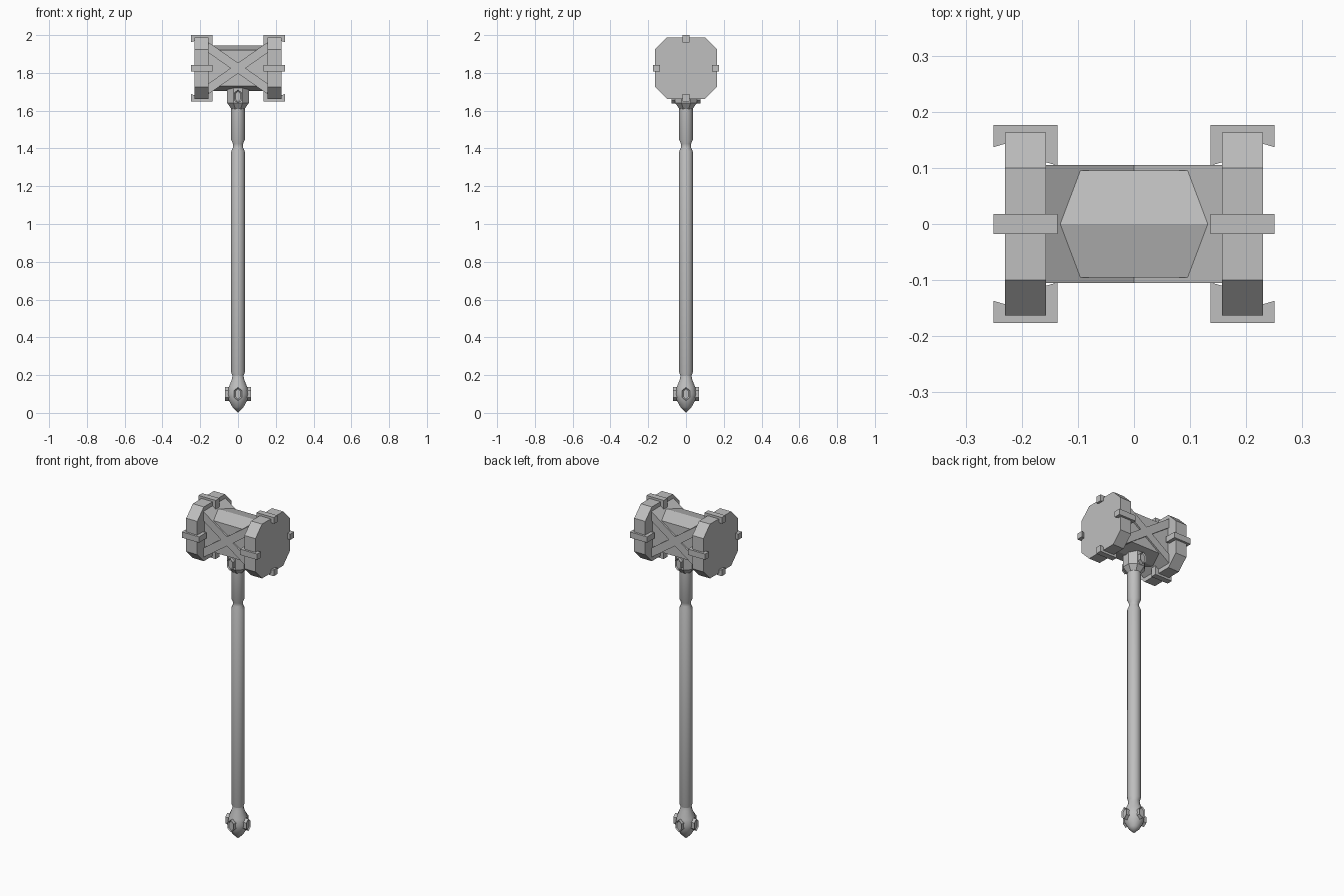
import bpy, bmesh, math
from mathutils import Matrix, Vector

if "Cube" in bpy.data.objects:
    bpy.data.objects.remove(bpy.data.objects["Cube"], do_unlink=True)

GREY = (0.52, 0.52, 0.52, 1)
mat = bpy.data.materials.new("plain grey")
mat.use_nodes = True
mat.diffuse_color = GREY
mat.node_tree.nodes["Principled BSDF"].inputs["Base Color"].default_value = GREY

HEAD_Z = 1.825


def finish(name, bm, smooth=None):
    bmesh.ops.recalc_face_normals(bm, faces=bm.faces)
    mesh = bpy.data.meshes.new(name)
    bm.to_mesh(mesh)
    bm.free()
    mesh.materials.append(mat)
    ob = bpy.data.objects.new(name, mesh)
    bpy.context.collection.objects.link(ob)
    if smooth:
        bpy.ops.object.select_all(action="DESELECT")
        ob.select_set(True)
        bpy.context.view_layer.objects.active = ob
        bpy.ops.object.shade_smooth_by_angle(angle=math.radians(smooth))
    return ob


def prism(name, outline, low, high, matrix):
    """Extrude a flat outline along local z, then place it."""
    bm = bmesh.new()
    face = bm.faces.new([bm.verts.new((a, b, low)) for a, b in outline])
    ext = bmesh.ops.extrude_face_region(bm, geom=[face])["geom"]
    verts = [v for v in ext if isinstance(v, bmesh.types.BMVert)]
    bmesh.ops.translate(bm, verts=verts, vec=(0, 0, high - low))
    bm.transform(matrix)
    return finish(name, bm)


def lathe(name, profile, sides, smooth=None):
    """Revolve (radius, height) points around the z axis."""
    bm = bmesh.new()
    verts = [bm.verts.new((r, 0, z)) for r, z in profile]
    edges = [bm.edges.new(pair) for pair in zip(verts, verts[1:])]
    bmesh.ops.spin(bm, geom=verts + edges, axis=(0, 0, 1), cent=(0, 0, 0),
                   steps=sides, angle=math.tau)
    bmesh.ops.remove_doubles(bm, verts=bm.verts, dist=0.0005)
    bm.transform(Matrix.Rotation(math.pi / sides, 4, "Z"))
    return finish(name, bm, smooth)


def axes(a, b, c, origin):
    """Matrix that sends local x, y, z to the given directions."""
    m = Matrix((a, b, c)).transposed().to_4x4()
    m.translation = origin
    return m


X, Y, Z = Vector((1, 0, 0)), Vector((0, 1, 0)), Vector((0, 0, 1))
centre = Z * HEAD_Z
side_on = axes(Y, Z, X, centre)
front_on = axes(X, Z, -Y, centre)

# Striking plates with four wrapping clips each
R, C = 0.163, 0.1
octagon = [(R, C), (C, R), (-C, R), (-R, C), (-R, -C), (-C, -R), (C, -R), (R, -C)]
clip = [(0.136, 0.104), (0.136, 0.176), (0.25, 0.176), (0.25, 0.137),
        (0.23, 0.143), (0.23, 0.162), (0.157, 0.162), (0.157, 0.11)]
for side, sx in (("left", 1), ("right", -1)):
    low, high = sorted((0.157 * sx, 0.23 * sx))
    prism(side + "_striking_plate", octagon, low, high, side_on)
    for where, out in (("top", Z), ("bottom", -Z), ("front", -Y), ("back", Y)):
        prism(f"{side}_{where}_clip", clip, -0.0175, 0.0175,
              axes(X * sx, out, (X * sx).cross(out), centre))

# Head core with ridged top and bottom
core = [(0.095, 0.095), (0, 0.12), (-0.095, 0.095),
        (-0.095, -0.095), (0, -0.12), (0.095, -0.095)]
prism("head_core", core, -0.16, 0.16, side_on)

# Crossed braces running through the core
SLOPE, HALF, END = 0.7, 0.028, 0.165
for name, s in (("rising_brace", 1), ("falling_brace", -1)):
    rise = s * SLOPE * END
    bar = [(-END, -rise - HALF), (END, rise - HALF), (END, rise + HALF), (-END, -rise + HALF)]
    prism(name, bar, -0.105, 0.105, front_on)

# Handle, socket collar and pommel
lathe("handle", [(0, 0.18), (0.03, 0.18), (0.03, 0.195), (0.037, 0.215), (0.037, 1.385),
                 (0.028, 1.405), (0.028, 1.425), (0.037, 1.445), (0.037, 1.64), (0, 1.64)], 12, 35)
lathe("socket_collar", [(0, 1.61), (0.038, 1.61), (0.062, 1.64), (0.062, 1.73), (0, 1.73)], 8)
lathe("pommel", [(0, 0), (0.03, 0.03), (0.05, 0.065), (0.057, 0.1), (0.051, 0.135),
                 (0.033, 0.18), (0.03, 0.2), (0, 0.2)], 12, 35)


# Raised six-sided studs with a bevelled rim
def stud(name, out, height, reach):
    outline = [(0.02, 0.018), (0, 0.036), (-0.02, 0.018), (-0.02, -0.018), (0, -0.036), (0.02, -0.018)]
    ob = prism(name, outline, 0.04, reach, axes(Z.cross(out), Z, out, Z * height))
    bm = bmesh.new()
    bm.from_mesh(ob.data)
    cap = max(bm.faces, key=lambda f: f.calc_center_median().dot(out))
    bmesh.ops.inset_region(bm, faces=[cap], thickness=0.007)
    bmesh.ops.translate(bm, verts=cap.verts, vec=out * -0.006)
    bm.to_mesh(ob.data)
    bm.free()


for where, out in (("front", -Y), ("back", Y), ("left", X), ("right", -X)):
    stud(where + "_pommel_stud", out, 0.1, 0.07)
    if out.y:
        stud(where + "_collar_stud", out, 1.675, 0.078)
